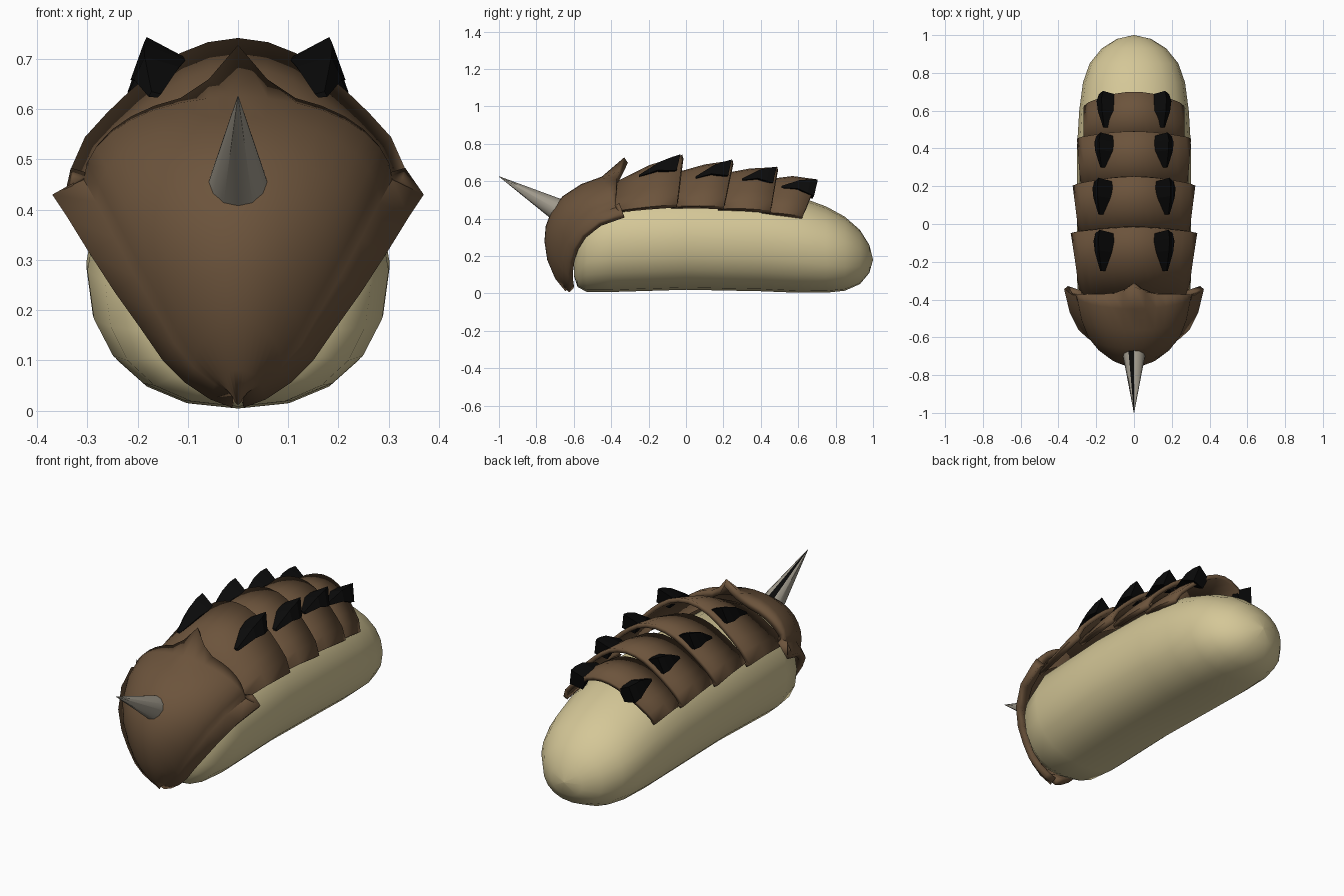
import bpy, bmesh, math
from mathutils import Vector

if "Cube" in bpy.data.objects:
    bpy.data.objects.remove(bpy.data.objects["Cube"])


def material(name, rgb):
    m = bpy.data.materials.new(name)
    m.diffuse_color = (*rgb, 1)
    m.use_nodes = True
    m.node_tree.nodes["Principled BSDF"].inputs["Base Color"].default_value = m.diffuse_color
    return m


TAN = material("tan skin", (0.66, 0.57, 0.31))
BROWN = material("brown shell", (0.150, 0.088, 0.045))
BLACK = material("black", (0.003, 0.003, 0.003))
GREY = material("grey horn", (0.36, 0.33, 0.27))


def loft(name, rows, mat, wrap=False, caps=False, thick=0, angle=40):
    """Skin a grid of point rows; open shells get an inward thickness."""
    bm = bmesh.new()
    grid = [[bm.verts.new(p) for p in row] for row in rows]
    n = len(rows[0])
    for a, b in zip(grid, grid[1:]):
        for i in range(n if wrap else n - 1):
            j = (i + 1) % n
            bm.faces.new((a[i], a[j], b[j], b[i]))
    if caps:
        bm.faces.new(grid[0])
        bm.faces.new(grid[-1])
    bmesh.ops.remove_doubles(bm, verts=bm.verts, dist=0.0005)
    bmesh.ops.recalc_face_normals(bm, faces=bm.faces)
    # make sure the shell faces away from its inside
    mid_y = sum(v.co.y for v in bm.verts) / len(bm.verts)
    ref = Vector((0, mid_y, 0.25))
    if not caps and sum(f.normal.dot(f.calc_center_median() - ref) * f.calc_area() for f in bm.faces) < 0:
        bmesh.ops.reverse_faces(bm, faces=bm.faces)
    me = bpy.data.meshes.new(name)
    bm.to_mesh(me)
    bm.free()
    me.materials.append(mat)
    ob = bpy.data.objects.new(name, me)
    bpy.context.collection.objects.link(ob)
    if thick:
        s = ob.modifiers.new("thickness", 'SOLIDIFY')
        s.thickness = thick
        s.offset = -1
    if angle:
        bpy.ops.object.select_all(action='DESELECT')
        ob.select_set(True)
        bpy.context.view_layer.objects.active = ob
        bpy.ops.object.shade_smooth_by_angle(angle=math.radians(angle))
    return ob


# soft body: y, half width, bottom, top
BODY = [(-.60, .002, .20, .204), (-.598, .12, .09, .35), (-.58, .20, .035, .42),
        (-.53, .265, .008, .50), (-.40, .30, .008, .55), (0, .302, .02, .57),
        (.40, .302, .012, .56), (.60, .29, .004, .52), (.75, .27, .004, .465),
        (.85, .235, .015, .41), (.93, .17, .05, .34), (.98, .09, .11, .26),
        (1.0, .001, .18, .182)]


def power(v, e):
    return math.copysign(abs(v) ** e, v)


rows = []
for y, w, lo, hi in BODY:
    row = []
    for i in range(20):
        a = math.tau * i / 20
        e = 0.88 if math.sin(a) < 0 else 1.0
        row.append((w * power(math.cos(a), e), y,
                    (lo + hi) / 2 + (hi - lo) / 2 * power(math.sin(a), e)))
    rows.append(row)
loft("body", rows, TAN, wrap=True, caps=True, angle=60)

# back plates: arched cross-section swept over a few stations
ARCH = [(.93, 0), (1, .06), (.91, .30), (.78, .47), (.64, .63), (.5, .77), (.35, .89), (.18, .97)]
ARCH = ARCH + [(0, 1)] + [(-x, h) for x, h in reversed(ARCH)]
# each station: y at the bottom, y at the top, half width, bottom, top
PLATES = [
    [(-.40, -.40, .285, .43, .585), (-.21, -.20, .31, .448, .685), (-.05, -.02, .335, .46, .742)],
    [(-.08, -.06, .29, .455, .645), (.07, .10, .308, .455, .69), (.20, .25, .325, .45, .712)],
    [(.17, .19, .28, .445, .64), (.31, .34, .292, .44, .668), (.45, .49, .302, .43, .676)],
    [(.40, .43, .265, .425, .61), (.51, .57, .268, .415, .628), (.62, .70, .266, .40, .61)],
]
for k, stations in enumerate(PLATES):
    rows = [[(x * w, y0 + (y1 - y0) * h, lo + (hi - lo) * h) for x, h in ARCH]
            for y0, y1, w, lo, hi in stations]
    loft(f"back_plate_{k + 1}", rows, BROWN, thick=0.022)

# head shield: centre line (y, z) and rim (x, y, z), from crest to chin
HEAD = [((-.37, .635), (.325, -.375, .455)), ((-.45, .625), (.37, -.345, .43)),
        ((-.56, .585), (.34, -.47, .385)), ((-.66, .52), (.295, -.56, .312)),
        ((-.72, .44), (.245, -.605, .235)), ((-.75, .36), (.195, -.625, .165)),
        ((-.757, .28), (.15, -.632, .10)), ((-.742, .18), (.105, -.63, .055)),
        ((-.70, .08), (.055, -.625, .022)), ((-.645, .012), (.012, -.625, .006))]
N = 8
rows = []
for r, ((cy, cz), (ex, ey, ez)) in enumerate(HEAD):
    ax, ay, az = ex * (.92 if r == 0 else .83), ey - .03, ez + .03
    if r == 0:
        ay, az = ey, ez + .015
    half = []
    for k in range(N + 1):
        a = k / N * math.pi / 2
        t = 1 - math.cos(a)
        p = [ax * math.sin(a), cy + (ay - cy) * t, cz + (az - cz) * t]
        if r == 0 and k < 2:      # pointed crest in the middle
            p[1] += (.04, .012)[k]
            p[2] += (.093, .028)[k]
        half.append(p)
    half.append([ex, ey, ez])     # flared rim
    rows.append([(-x, y, z) for x, y, z in reversed(half[1:])] + [tuple(p) for p in half])
loft("head_shield", rows, BROWN, thick=0.035)

# nose horn with a dark stripe along its upper side
base, tip = Vector((0, -.69, .45)), Vector((0, -1.0, .626))
axis = (tip - base).normalized()
side = Vector((1, 0, 0))
up = side.cross(axis)
if up.z < 0:
    up = -up
ring = [base + .06 * (side * math.cos(math.tau * i / 12) + up * math.sin(math.tau * i / 12))
        for i in range(12)]
end = [tip + (p - base) * .015 for p in ring]
horn = loft("horn", [ring, end], GREY, wrap=True, caps=True)
horn.data.materials.append(BLACK)
for f in horn.data.polygons:
    if f.normal.dot(up) > .9 and len(f.vertices) == 4:
        f.material_index = 1

# spikes: front x, y, z then rear x, y, tip height
SPIKES = [(.165, -.25, .63, .155, -.03, .744), (.175, .05, .62, .16, .245, .716),
          (.165, .30, .61, .15, .485, .678), (.15, .51, .57, .138, .705, .608)]
for k, (fx, fy, fz, rx, ry, rz) in enumerate(SPIKES):
    for s, label in ((1, "right"), (-1, "left")):
        rows = []
        # position along the spike, half width, base drop, ridge height
        for t, w, drop, ridge in ((0, .012, .01, .01), (.5, .043, .045, .035),
                                  (.8, .052, .072, .018), (1, .045, .085, 0)):
            x = fx + (rx - fx) * t
            y = fy + (ry - fy) * t
            z = fz + (rz - fz) * t + ridge * .5
            rows.append([(s * (x - w), y - .02 * t, z - drop * .45),
                         (s * (x + w * .6), y, z),
                         (s * (x + w * 1.1), y - .02 * t, z - drop),
                         (s * (x - w * .4), y - .03 * t, z - drop * 1.2)])
        loft(f"spike_{label}_{k + 1}", rows, BLACK, wrap=True, caps=True, angle=0)
